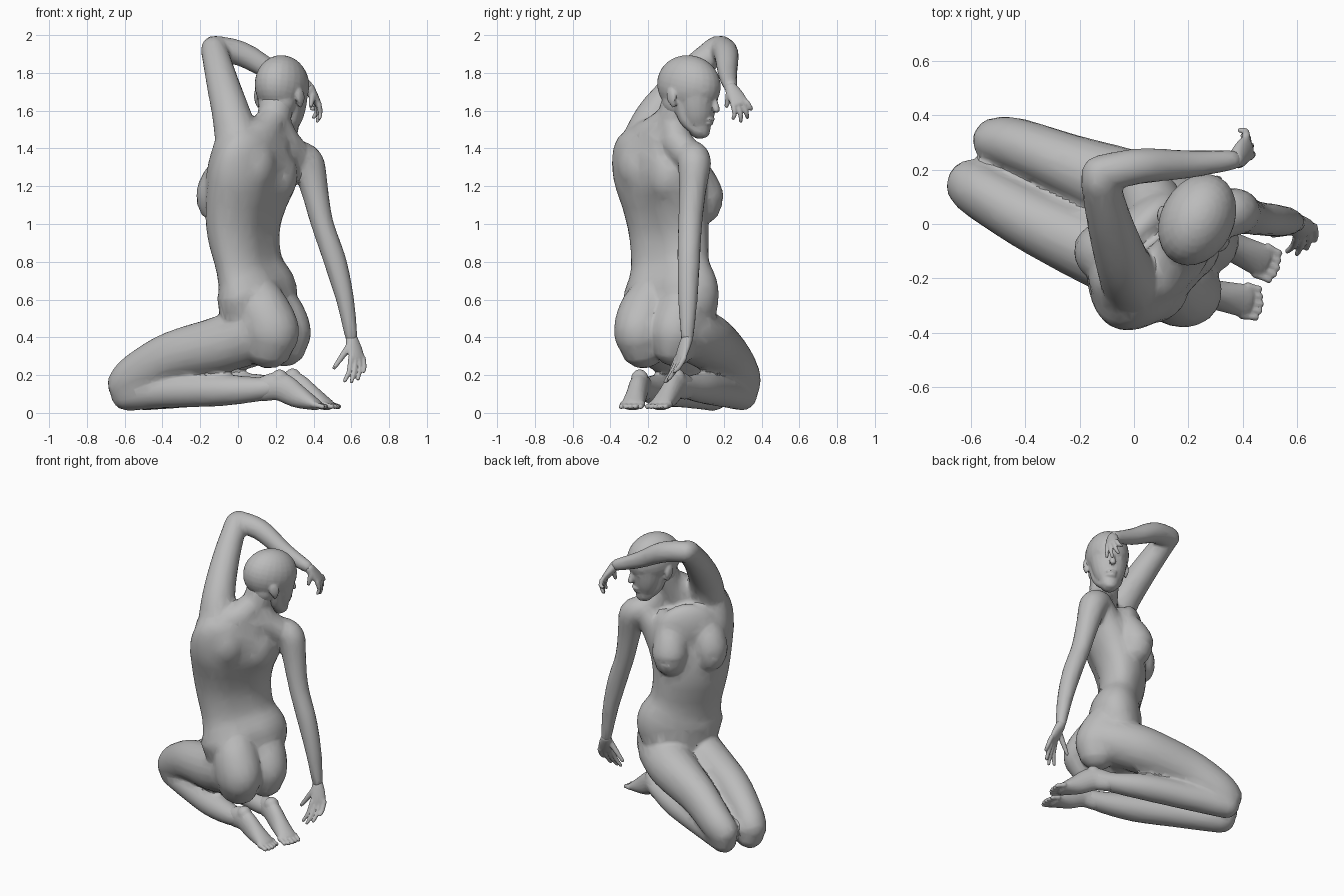
import bpy, bmesh, math
from mathutils import Vector, Matrix

cube = bpy.data.objects.get("Cube")
if cube:
    bpy.data.objects.remove(cube, do_unlink=True)

clay = bpy.data.materials.new("grey clay")
clay.use_nodes = True
GREY = (0.5, 0.5, 0.5, 1)
clay.diffuse_color = GREY
clay.node_tree.nodes["Principled BSDF"].inputs["Base Color"].default_value = GREY
UP = Vector((0, 0, 1))


def heading(degrees):
    angle = math.radians(degrees)
    return Vector((math.cos(angle), math.sin(angle), 0))


def spline(a, b, c, d, t):
    # smooth interpolation of one station between its neighbours
    return [q + t / 2 * ((r - p) + t * ((2 * p - 5 * q + 4 * r - s) + t * (3 * (q - r) + s - p)))
            for p, q, r, s in zip(a, b, c, d)]


def tube(bm, stations, side=UP, side_end=None, furrow=0, sides=20, steps=4):
    # round-ended loft; station = x, y, z, radius along side[, other radius]
    pts = [list(s) + [s[3]] if len(s) == 4 else list(s) for s in stations]
    pts = [pts[0]] + pts + [pts[-1]]
    line = []
    for i in range(1, len(pts) - 2):
        for k in range(steps):
            line.append(spline(*pts[i - 1:i + 3], k / steps))
    line.append(pts[-1])
    centres = [Vector(s[:3]) for s in line]
    last = len(line) - 1
    side = Vector(side)
    side_end = Vector(side_end or side)
    rings = []

    def ring(i, lift, scale):
        t = (centres[min(i + 1, last)] - centres[max(i - 1, 0)]).normalized()
        u = side.lerp(side_end, i / last)
        u = (u - t * u.dot(t)).normalized()
        v = t.cross(u)
        a, b = line[i][3] * scale, line[i][4] * scale
        c = centres[i] + t * lift * min(line[i][3], line[i][4])
        verts = []
        for j in range(sides):
            w = 2 * math.pi * j / sides
            dent = 1 - furrow * max(0, -math.sin(w)) ** 20
            verts.append(bm.verts.new(c + (u * a * math.cos(w) + v * b * math.sin(w)) * dent))
        rings.append(verts)

    caps = [math.radians(d) for d in (85, 60, 30)]
    for w in caps:
        ring(0, -math.sin(w), math.cos(w))
    for i in range(last + 1):
        ring(i, 0, 1)
    for w in reversed(caps):
        ring(last, math.sin(w), math.cos(w))
    for low, high in zip(rings, rings[1:]):
        for j in range(sides):
            k = (j + 1) % sides
            bm.faces.new((low[j], low[k], high[k], high[j]))
    bm.faces.new(rings[0][::-1])
    bm.faces.new(rings[-1])


def blob(bm, centre, radii, degrees=0, tilt=0):
    # ellipsoid turned about z, then tipped about its own side axis
    m = (Matrix.Translation(centre) @ Matrix.Rotation(math.radians(degrees), 4, "Z")
         @ Matrix.Rotation(math.radians(tilt), 4, "X") @ Matrix.Diagonal((*radii, 1)))
    bmesh.ops.create_uvsphere(bm, u_segments=24, v_segments=16, radius=1, matrix=m)


def finish(bm, name, voxel, smooth, keep):
    # fuse the overlapping forms into one skin
    bmesh.ops.recalc_face_normals(bm, faces=bm.faces)
    mesh = bpy.data.meshes.new(name)
    bm.to_mesh(mesh)
    bm.free()
    obj = bpy.data.objects.new(name, mesh)
    bpy.context.collection.objects.link(obj)
    fuse = obj.modifiers.new("fuse", "REMESH")
    fuse.mode = "VOXEL"
    fuse.voxel_size = voxel
    relax = obj.modifiers.new("relax", "SMOOTH")
    relax.iterations = smooth
    planes = obj.modifiers.new("planes", "DECIMATE")
    planes.ratio = keep
    graph = bpy.context.evaluated_depsgraph_get()
    baked = bpy.data.meshes.new_from_object(obj.evaluated_get(graph))
    obj.modifiers.clear()
    obj.data = baked
    baked.name = name
    baked.materials.clear()
    baked.materials.append(clay)
    bpy.ops.object.select_all(action="DESELECT")
    obj.select_set(True)
    bpy.context.view_layer.objects.active = obj
    bpy.ops.object.shade_smooth_by_angle(angle=math.radians(35))


body = bmesh.new()

# torso: pelvis up to the shoulders, twisting as it rises
tube(body, [(.07, -.06, .4, .2, .13), (.09, -.07, .52, .255, .16), (.1, -.08, .64, .28, .175),
            (.06, -.085, .78, .235, .14), (.03, -.09, .95, .24, .155), (.04, -.11, 1.1, .26, .17),
            (.08, -.14, 1.25, .29, .175), (.12, -.16, 1.37, .275, .14), (.15, -.15, 1.44, .17, .1)],
     side=heading(60), side_end=heading(43), furrow=.1, sides=40)
# buttocks flowing up into the hips
tube(body, [(.16, -.225, .36, .125, .14), (.165, -.232, .43, .145, .165), (.135, -.21, .55, .14), (.1, -.17, .66, .1)],
     side=heading(60))
tube(body, [(.245, -.06, .36, .115, .125), (.245, -.052, .43, .135, .145), (.2, -.02, .55, .135), (.14, .01, .66, .1)],
     side=heading(60))
# breasts flowing down from the chest
blob(body, (.01, -.03, 1.28), (.2, .085, .17), 45)
tube(body, [(-.02, -.15, 1.33, .09), (-.08, -.115, 1.23, .11), (-.115, -.1, 1.15, .11), (-.115, -.095, 1.11, .1)])
tube(body, [(.13, .02, 1.32, .08), (.08, .06, 1.22, .105), (.06, .088, 1.14, .112), (.06, .088, 1.1, .1)])
# rib flanks under the arms, shoulder blades and collar slopes
tube(body, [(-.06, -.16, 1.08, .1), (-.04, -.2, 1.25, .13), (0, -.235, 1.4, .13)])
tube(body, [(.15, .02, 1.08, .08), (.2, .0, 1.22, .1), (.28, .02, 1.34, .085)])
blob(body, (.09, -.255, 1.31), (.12, .1, .15), 42)
blob(body, (.22, -.12, 1.26), (.11, .08, .14), 45)
tube(body, [(.19, -.07, 1.57, .075), (.13, -.15, 1.48, .1), (.05, -.22, 1.43, .11)])
tube(body, [(.21, -.06, 1.54, .07), (.24, -.05, 1.44, .085), (.31, .015, 1.36, .08)])
# neck
tube(body, [(.15, -.14, 1.4, .1), (.18, -.08, 1.52, .09), (.21, -.03, 1.66, .094)], side=heading(0))

# raised arm
tube(body, [(.02, -.245, 1.34, .135), (-.03, -.17, 1.56, .105), (-.085, -.01, 1.76, .085), (-.127, .16, 1.925, .07)])
tube(body, [(-.127, .185, 1.93, .068), (.02, .213, 1.9, .066), (.2, .22, 1.8, .052), (.36, .235, 1.73, .038)])
# lowered arm
tube(body, [(.31, .03, 1.36, .085), (.37, .045, 1.32, .088), (.405, .035, 1.18, .072), (.447, .022, 1, .06, .064),
            (.515, .014, .8, .06), (.567, .01, .6, .048, .052), (.6, .006, .4, .034)], side=heading(0))

# folded legs: thigh, then shin
tube(body, [(.08, -.17, .42, .16), (-.1, -.11, .36, .15, .14), (-.35, .0, .3, .13, .118), (-.53, .1, .2, .12, .105),
            (-.59, .14, .15, .108, .1)])
tube(body, [(-.585, .145, .1, .09), (-.35, .0, .115, .088), (-.1, -.13, .12, .085),
            (.1, -.21, .125, .065), (.2, -.24, .14, .05)])
tube(body, [(.18, .01, .43, .15), (.02, .11, .38, .15), (-.25, .22, .3, .13, .115), (-.43, .29, .2, .115, .1),
            (-.5, .305, .15, .105, .09)])
tube(body, [(-.5, .3, .1, .088, .08), (-.25, .2, .115, .085), (0, .1, .13, .082),
            (.18, .01, .135, .063), (.28, -.04, .15, .05)])
finish(body, "body", .012, 6, .1)


# feet with soles turned up
def foot(name, ankle, heel, ball, reach):
    bm = bmesh.new()
    ankle, heel, ball = Vector(ankle), Vector(heel), Vector(ball)
    along = Vector((ball.x - heel.x, ball.y - heel.y, 0)).normalized()
    across = UP.cross(along)
    mid = heel.lerp(ball, .5) - UP * .005
    tube(bm, [(*ankle, .052, .065), (*heel, .052, .075), (*mid, .055, .062), (*ball, .062, .032)], side=across)
    blob(bm, heel + UP * .04, (.046, .046, .05))
    for i in range(5):
        root = ball + across * (i - 2) * .026
        tip = root + along * (reach - abs(i - 1.5) * .008) - UP * .012
        tube(bm, [(*root, .018), (*root.lerp(tip, .6), .014), (*tip, .014)], sides=10)
    finish(bm, name, .006, 3, .2)


foot("left_foot", (.13, -.22, .125), (.22, -.245, .14), (.41, -.283, .045), .06)
foot("right_foot", (.21, -.0, .135), (.29, -.05, .145), (.47, -.135, .045), .065)


# hands with relaxed fingers
def hand(name, wrist, knuckles, side, tips, thumb):
    bm = bmesh.new()
    wrist, knuckles = Vector(wrist), Vector(knuckles)
    side = Vector(side).normalized()
    along = (knuckles - wrist).normalized()
    tube(bm, [(*wrist, .034, .03), (*wrist.lerp(knuckles, .5), .045, .025), (*knuckles, .046, .018)], side=side)
    for i, tip in enumerate(tips):
        root = knuckles + side * (i - 1.5) * .025
        tip = Vector(tip)
        bend = root.lerp(tip, .45) + along * .018
        tube(bm, [(*root, .015), (*bend, .013), (*tip, .01)], sides=10)
    root = wrist.lerp(knuckles, .35) - side * .025
    thumb = Vector(thumb)
    tube(bm, [(*root, .02), (*root.lerp(thumb, .5), .016), (*thumb, .011)], sides=10)
    finish(bm, name, .005, 2, .2)


hand("left_hand", (.375, .238, 1.72), (.42, .285, 1.64), (-.2, 1, .1),
     [(.43, .25, 1.56), (.42, .29, 1.545), (.4, .325, 1.565), (.39, .345, 1.61)], (.385, .215, 1.625))
hand("right_hand", (.602, .005, .39), (.63, -.03, .29), (.8, .5, 0),
     [(.565, -.1, .17), (.6, -.11, .165), (.635, -.09, .18), (.665, -.06, .22)], (.51, -.04, .24))

# head, turned away from the chest
TURN = -27
ahead, across = heading(TURN + 90), heading(TURN)
head = bmesh.new()


def face(forward, right, z):
    return Vector((.235, .02, z)) + ahead * forward + across * right


blob(head, face(-.005, 0, 1.735), (.135, .178, .158), TURN, -12)
blob(head, face(-.065, 0, 1.65), (.105, .085, .1), TURN)
tube(head, [(*face(.04, 0, 1.7), .12, .118), (*face(.045, 0, 1.62), .108, .1), (*face(.05, 0, 1.555), .088, .082),
            (*face(.058, 0, 1.51), .062, .06)], side=across)
blob(head, face(.08, 0, 1.482), (.04, .032, .026), TURN)
# nose and lips
tube(head, [(*face(.14, 0, 1.675), .014), (*face(.154, 0, 1.63), .016), (*face(.16, 0, 1.605), .02, .017)],
     side=across)
blob(head, face(.122, 0, 1.554), (.036, .022, .011), TURN)
blob(head, face(.114, 0, 1.533), (.032, .022, .012), TURN)
for s in (-1, 1):
    # brow, eyelid, jaw and ear
    tube(head, [(*face(.14, s * .02, 1.69), .018), (*face(.115, s * .07, 1.7), .022)])
    blob(head, face(.122, s * .045, 1.655), (.026, .018, .014), TURN)
    tube(head, [(*face(-.01, s * .07, 1.65), .045), (*face(.005, s * .055, 1.56), .04),
                (*face(.06, s * .025, 1.495), .032)])
    blob(head, face(-.045, s * .13, 1.675), (.013, .03, .045), TURN - s * 15, 12)
    blob(head, face(-.035, s * .125, 1.64), (.012, .018, .025), TURN)
finish(head, "head", .007, 4, .25)
